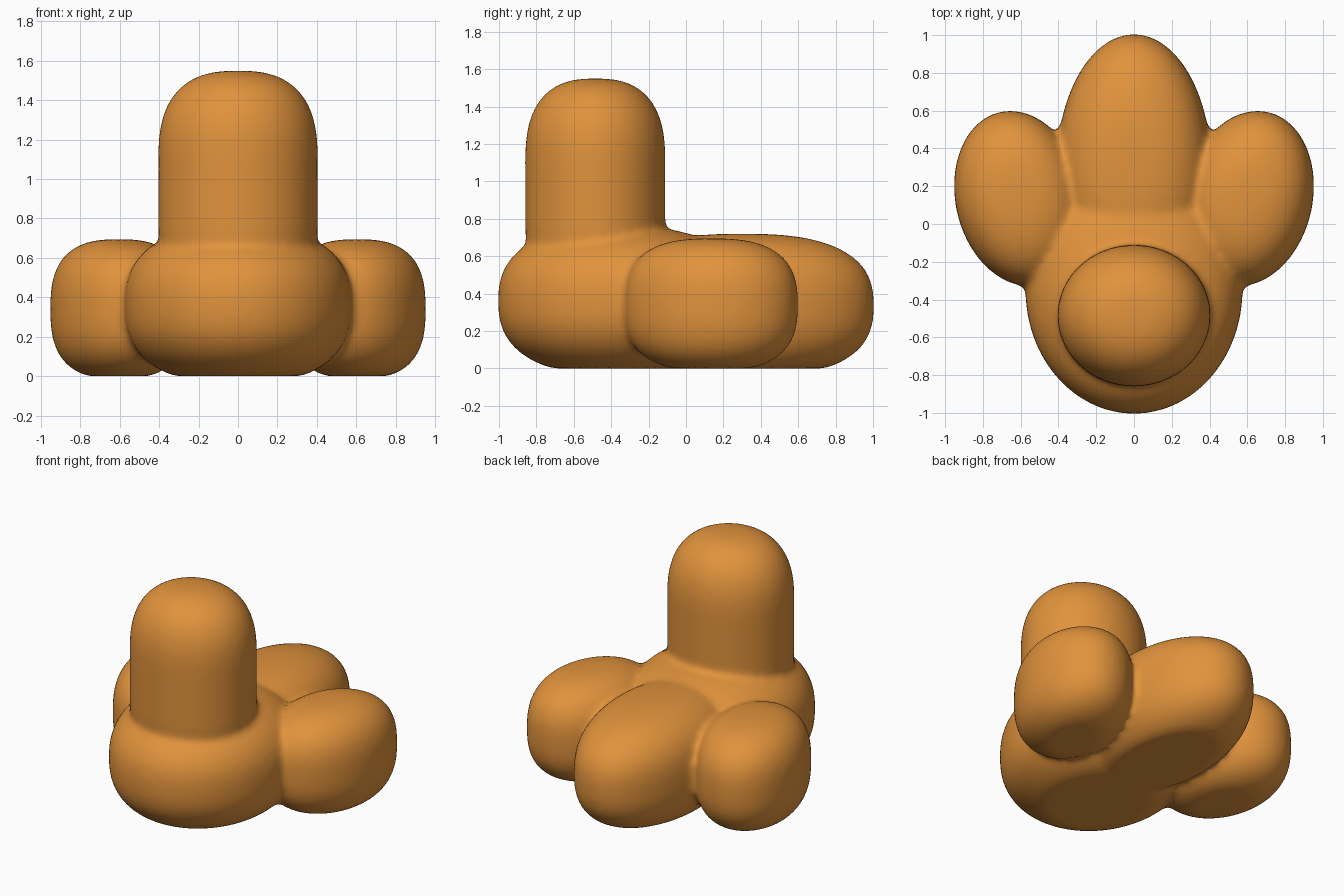
import bpy, bmesh, math
from mathutils import Matrix, Vector

cube = bpy.data.objects.get("Cube")
if cube:
    bpy.data.objects.remove(cube, do_unlink=True)

orange = bpy.data.materials.new("warm_orange")
orange.use_nodes = True
colour = (0.75, 0.29, 0.045, 1)
orange.diffuse_color = colour
orange.node_tree.nodes["Principled BSDF"].inputs["Base Color"].default_value = colour

bm = bmesh.new()


def lobe(centre, radii, power, tilt=0, drop=0):
    """Rounded blob with squarish sides; drop stretches its lower half down."""
    verts = bmesh.ops.create_uvsphere(bm, u_segments=64, v_segments=40, radius=1)["verts"]
    turn = Matrix.Rotation(math.radians(tilt), 3, "Z")
    for v in verts:
        r = math.hypot(v.co.x, v.co.y)
        side = r ** (2 / power - 1) if r > 1e-5 else 0
        height = math.copysign(abs(v.co.z) ** (2 / power), v.co.z)
        p = Vector((v.co.x * side * radii[0], v.co.y * side * radii[1], height * radii[2]))
        if v.co.z < -0.01:
            p.z -= drop
        v.co = turn @ p + Vector(centre)
        v.co.z = max(v.co.z, 0)  # flat underside


# Wide front base and long rear lobe
lobe((0, -0.35, 0.36), (0.575, 0.655, 0.40), 2.5)
lobe((0, 0.30, 0.335), (0.41, 0.705, 0.385), 2.6)
# Pair of side lobes, leaning outwards towards the back
for s in (-1, 1):
    lobe((s * 0.605, 0.135, 0.34), (0.34, 0.47, 0.355), 2.7, tilt=-13 * s)
# Upright domed column
lobe((0, -0.485, 1.10), (0.405, 0.375, 0.45), 2.6, drop=0.3)

mesh = bpy.data.meshes.new("blended_body")
bm.to_mesh(mesh)
bm.free()
mesh.materials.append(orange)
body = bpy.data.objects.new("blended_body", mesh)
bpy.context.collection.objects.link(body)

# Fuse the lobes into one skin and soften the joints
fuse = body.modifiers.new("fuse", "REMESH")
fuse.mode = "VOXEL"
fuse.voxel_size = 0.02
fuse.use_smooth_shade = True
soften = body.modifiers.new("soften", "SMOOTH")
soften.factor = 0.5
soften.iterations = 10
